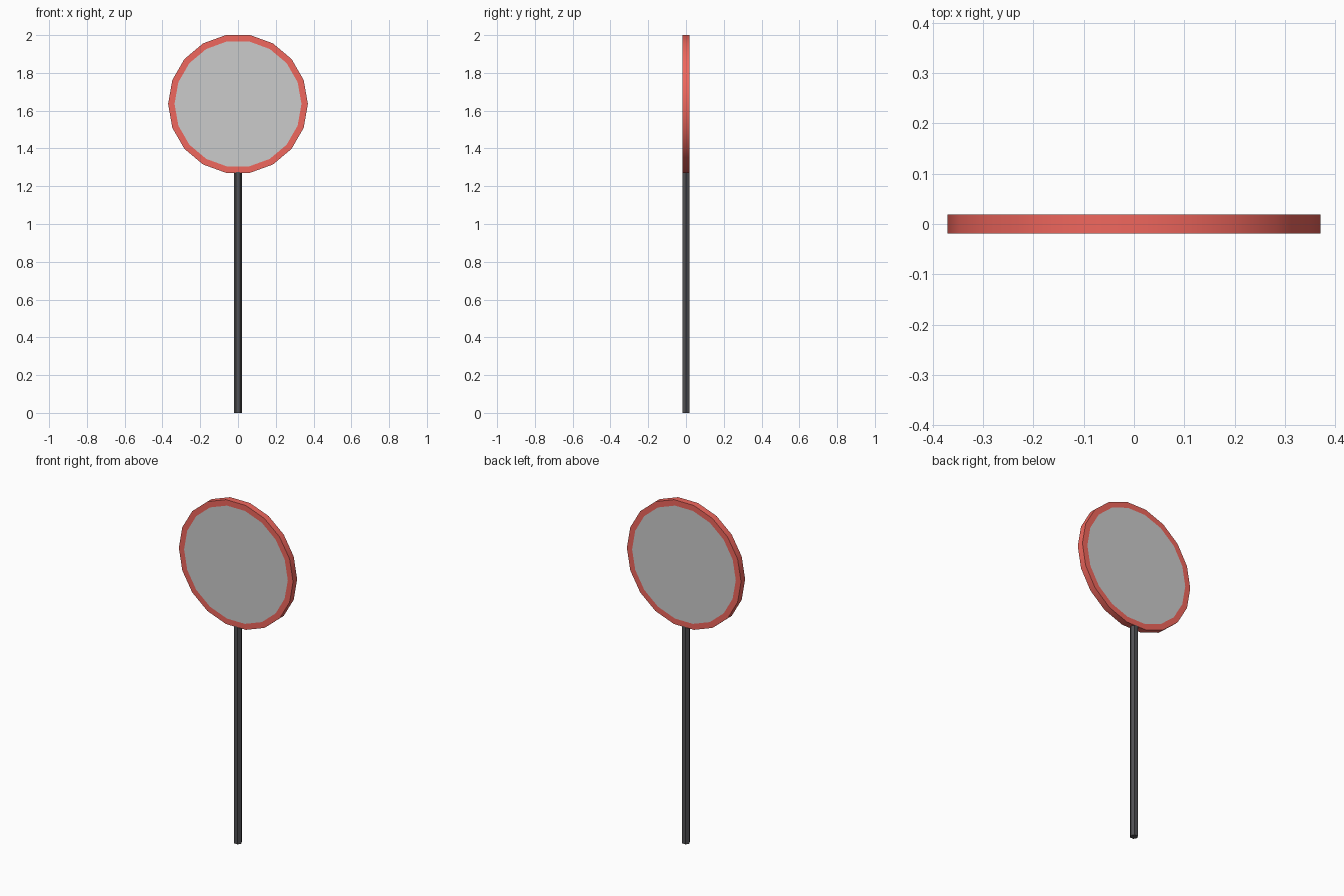
import bpy, bmesh
from math import cos, pi, radians
from mathutils import Matrix, Vector

if "Cube" in bpy.data.objects:
    bpy.data.objects.remove(bpy.data.objects["Cube"])

SIDES = 18
R_OUT, R_IN = 0.37, 0.336
HALF = 0.019
CENTRE_Z = 2 - R_OUT * cos(pi / SIDES)
POLE_R = 0.022
POLE_TOP = 2 * CENTRE_Z - 2 + 0.003


def material(name, colour):
    mat = bpy.data.materials.new(name)
    mat.diffuse_color = (*colour, 1)
    mat.use_nodes = True
    mat.node_tree.nodes["Principled BSDF"].inputs["Base Color"].default_value = mat.diffuse_color
    return mat


def finish(bm, name, mat=None, location=(0, 0, 0)):
    mesh = bpy.data.meshes.new(name)
    bm.to_mesh(mesh)
    bm.free()
    obj = bpy.data.objects.new(name, mesh)
    obj.location = location
    bpy.context.collection.objects.link(obj)
    if mat:
        mesh.materials.append(mat)
    bpy.ops.object.select_all(action='DESELECT')
    obj.select_set(True)
    bpy.context.view_layer.objects.active = obj
    bpy.ops.object.shade_smooth_by_angle(angle=radians(30))
    return obj


red = material("red_paint", (0.87, 0.135, 0.11))
dark = material("dark_metal", (0.085, 0.085, 0.09))

# Rim: a C-shaped profile spun round the y axis
bm = bmesh.new()
profile = [(R_IN, -HALF), (R_OUT, -HALF), (R_OUT, HALF), (R_IN, HALF)]
verts = [bm.verts.new((r, y, 0)) for r, y in profile]
edges = [bm.edges.new(pair) for pair in zip(verts, verts[1:])]
bmesh.ops.spin(bm, geom=verts + edges, cent=(0, 0, 0), axis=(0, 1, 0),
               angle=2 * pi, steps=SIDES)
bmesh.ops.remove_doubles(bm, verts=bm.verts, dist=1e-4)
# Point every face outward from the middle of the disc
bm.normal_update()
for f in bm.faces:
    c = f.calc_center_median()
    out = Vector((0, c.y, 0)) if abs(c.y) > HALF / 2 else c
    if f.normal.dot(out) < 0:
        f.normal_flip()
finish(bm, "sign_rim", red, (0, 0, CENTRE_Z))

# Panel: matching front and back faces flush with the rim
bm = bmesh.new()
for angle, y in ((pi / 2, -HALF), (-pi / 2, HALF)):
    bmesh.ops.create_circle(
        bm, cap_ends=True, segments=SIDES, radius=R_IN,
        matrix=Matrix.Translation((0, y, 0)) @ Matrix.Rotation(angle, 4, 'X')
        @ Matrix.Rotation(pi / 2, 4, 'Z'))
bm.normal_update()
for f in bm.faces:
    if f.normal.y * f.calc_center_median().y < 0:
        f.normal_flip()
finish(bm, "sign_panel", None, (0, 0, CENTRE_Z))

# Pole: hexagonal post with corners on the x axis
bm = bmesh.new()
bmesh.ops.create_cone(
    bm, cap_ends=True, segments=6, radius1=POLE_R, radius2=POLE_R, depth=POLE_TOP,
    matrix=Matrix.Translation((0, 0, POLE_TOP / 2)) @ Matrix.Rotation(pi / 2, 4, 'Z'))
# Corner alignment follows from the wider extent being on x
if max(v.co.x for v in bm.verts) < max(v.co.y for v in bm.verts):
    bmesh.ops.rotate(bm, verts=bm.verts, cent=(0, 0, 0),
                     matrix=Matrix.Rotation(pi / 6, 3, 'Z'))
finish(bm, "pole", dark)
